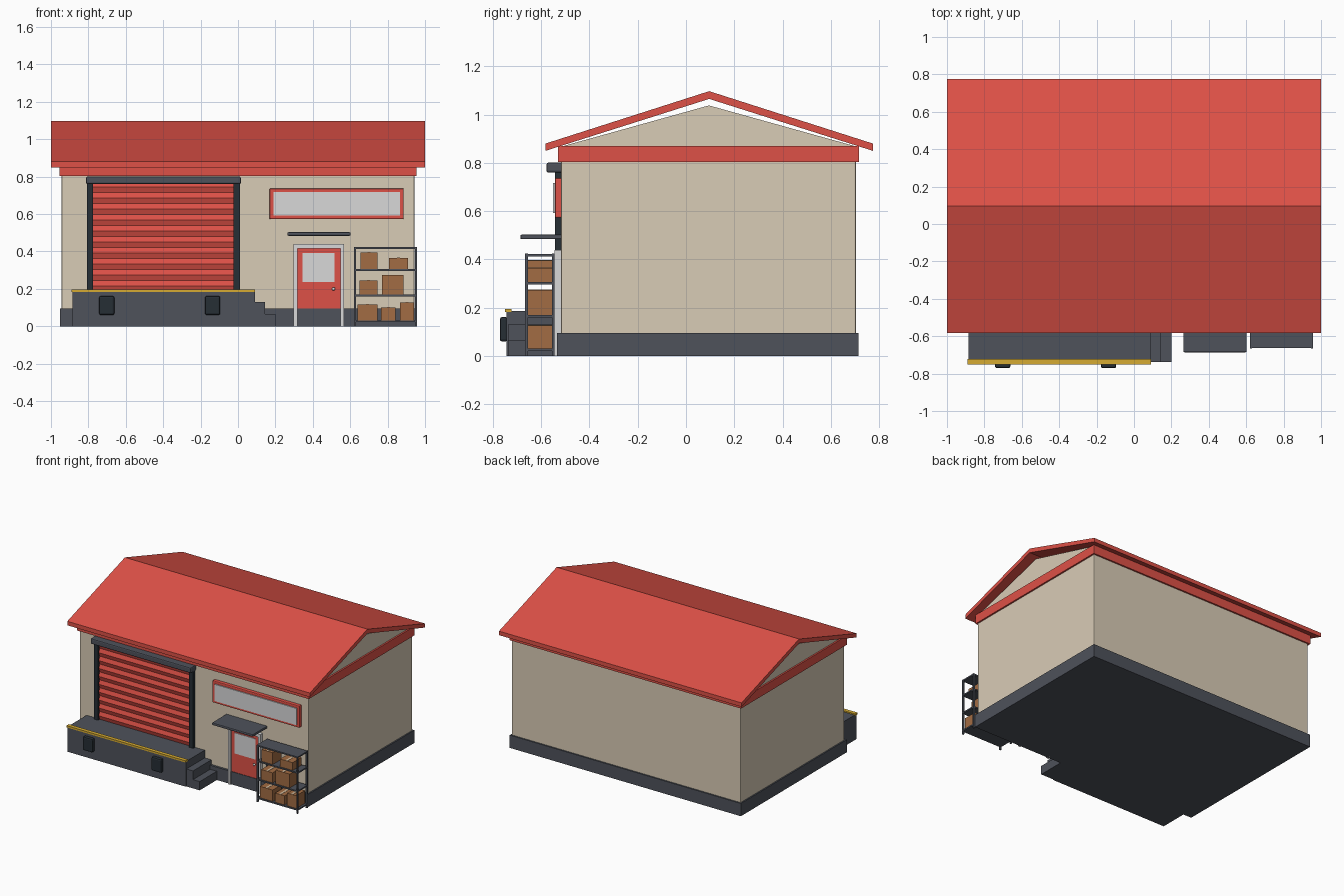
import bpy, bmesh

if "Cube" in bpy.data.objects:
    bpy.data.objects.remove(bpy.data.objects["Cube"], do_unlink=True)


def material(name, r, g, b):
    def lin(c):
        c /= 255
        return c / 12.92 if c < 0.04 else ((c + 0.055) / 1.055) ** 2.4
    m = bpy.data.materials.new(name)
    m.use_nodes = True
    col = (lin(r), lin(g), lin(b), 1)
    m.diffuse_color = col
    m.node_tree.nodes["Principled BSDF"].inputs["Base Color"].default_value = col
    return m


RED = material("red paint", 222, 81, 71)
WALL = material("beige wall", 217, 204, 182)
LIGHT = material("light grey", 216, 216, 217)
SLATE = material("slate grey", 78, 82, 91)
DARK = material("dark rubber", 38, 46, 53)
YELLOW = material("safety yellow", 214, 171, 50)
CARD = material("cardboard", 162, 108, 67)
TAPE = material("packing tape", 214, 188, 156)


def finish(name, bm, mat, bevel=0):
    bmesh.ops.recalc_face_normals(bm, faces=bm.faces)
    mesh = bpy.data.meshes.new(name)
    bm.to_mesh(mesh)
    bm.free()
    mesh.materials.append(mat)
    ob = bpy.data.objects.new(name, mesh)
    bpy.context.scene.collection.objects.link(ob)
    if bevel:
        mod = ob.modifiers.new("bevel", "BEVEL")
        mod.width = bevel
        mod.segments = 2
    return ob


def box(name, x, y, z, mat, bevel=0):
    """Box from (low, high) ranges on each axis."""
    bm = bmesh.new()
    bmesh.ops.create_cube(bm, size=1)
    for v in bm.verts:
        v.co = [r[0] + (c + 0.5) * (r[1] - r[0]) for c, r in zip(v.co, (x, y, z))]
    return finish(name, bm, mat, bevel)


def prism(name, x, outline, mat):
    """Extrude a (y, z) outline along x."""
    bm = bmesh.new()
    face = bm.faces.new([bm.verts.new((x[0], y, z)) for y, z in outline])
    ext = bmesh.ops.extrude_face_region(bm, geom=[face])
    for g in ext["geom"]:
        if isinstance(g, bmesh.types.BMVert):
            g.co.x = x[1]
    return finish(name, bm, mat)


# Building shell
box("foundation", (-0.953, 0.953), (-0.535, 0.715), (0, 0.095), SLATE)
box("walls", (-0.943, 0.943), (-0.518, 0.704), (0.05, 0.84), WALL, 0.006)
box("eave_band", (-0.955, 0.955), (-0.53, 0.716), (0.803, 0.87), RED)
for side, x in (("right", -0.943), ("left", 0.923)):
    prism(side + "_gable", (x, x + 0.02),
          [(-0.515, 0.868), (0.705, 0.868), (0.095, 1.038)], WALL)
prism("roof", (-1, 1), [(-0.582, 0.85), (-0.582, 0.88), (0.096, 1.097),
                        (0.774, 0.88), (0.774, 0.85), (0.096, 1.065)], RED)

# Loading dock with bumpers and steps
box("dock", (-0.885, 0.09), (-0.743, -0.52), (0, 0.187), SLATE)
box("dock_edge", (-0.89, 0.092), (-0.75, -0.722), (0.183, 0.196), YELLOW)
for i, x in enumerate((-0.702, -0.136)):
    box(f"bumper_{i + 1}", (x - 0.041, x + 0.041), (-0.771, -0.738),
        (0.06, 0.162), DARK, 0.01)
for i in range(2):
    box(f"step_{i + 1}", (0.08, 0.145 + 0.055 * i), (-0.737, -0.52),
        (0, 0.13 - 0.065 * i), SLATE)

# Roller shutter with ribbed slats
SLATS = 10
bottom, top = 0.187, 0.775
pitch = (top - bottom) / SLATS
ribs = [(-0.51, bottom)]
for i in range(SLATS):
    z = bottom + i * pitch
    ribs += [(-0.522, z), (-0.532, z + pitch * 0.5)]
ribs += [(-0.522, top), (-0.51, top)]
prism("roller_shutter", (-0.78, -0.015), ribs, RED)
for side, x in (("right", -0.808), ("left", -0.023)):
    box(side + "_shutter_rail", (x, x + 0.033), (-0.542, -0.51), (0.187, 0.77), DARK)
box("shutter_housing", (-0.812, 0.015), (-0.578, -0.51), (0.76, 0.801), SLATE, 0.008)

# Entrance door
for side, x in (("right", 0.298), ("left", 0.547)):
    box(side + "_door_jamb", (x, x + 0.019), (-0.545, -0.51), (0, 0.44), LIGHT)
box("door_lintel", (0.298, 0.566), (-0.545, -0.51), (0.417, 0.44), LIGHT)
box("door_leaf", (0.317, 0.547), (-0.531, -0.51), (0.005, 0.417), RED)
box("door_window", (0.344, 0.517), (-0.535, -0.53), (0.237, 0.391), LIGHT)
bm = bmesh.new()
bmesh.ops.create_uvsphere(bm, u_segments=12, v_segments=8, radius=0.009)
bmesh.ops.translate(bm, verts=bm.verts, vec=(0.511, -0.54, 0.2))
for f in bm.faces:
    f.smooth = True
finish("door_knob", bm, LIGHT)
box("door_canopy", (0.264, 0.602), (-0.686, -0.51), (0.484, 0.503), SLATE, 0.006)

# Blank sign board
box("sign_frame", (0.168, 0.886), (-0.543, -0.51), (0.573, 0.737), RED, 0.006)
box("sign_panel", (0.19, 0.866), (-0.55, -0.542), (0.592, 0.717), LIGHT)

# Storage rack
for i, z in enumerate((0.022, 0.16, 0.297, 0.413)):
    box(f"rack_shelf_{i + 1}", (0.62, 0.957), (-0.664, -0.545), (z, z + 0.01), SLATE)
for i, x in enumerate((0.62, 0.947)):
    for j, y in enumerate((-0.666, -0.555)):
        box(f"rack_post_{i + 1}_{j + 1}", (x, x + 0.011), (y, y + 0.011),
            (0, 0.424), SLATE)

# Cartons: shelf height, then (low x, high x, height)
cartons = {
    0.032: [(0.64, 0.745, 0.085), (0.765, 0.843, 0.068), (0.865, 0.94, 0.095)],
    0.17: [(0.65, 0.745, 0.075), (0.769, 0.885, 0.103)],
    0.307: [(0.655, 0.745, 0.088), (0.806, 0.91, 0.058)],
}
for z, row in cartons.items():
    for x0, x1, h in row:
        box("carton", (x0, x1), (-0.656, -0.553), (z, z + h), CARD)
        mid = (x0 + x1) / 2
        box("carton_tape", (mid - 0.008, mid + 0.008), (-0.655, -0.554),
            (z + h - 0.002, z + h + 0.002), TAPE)
